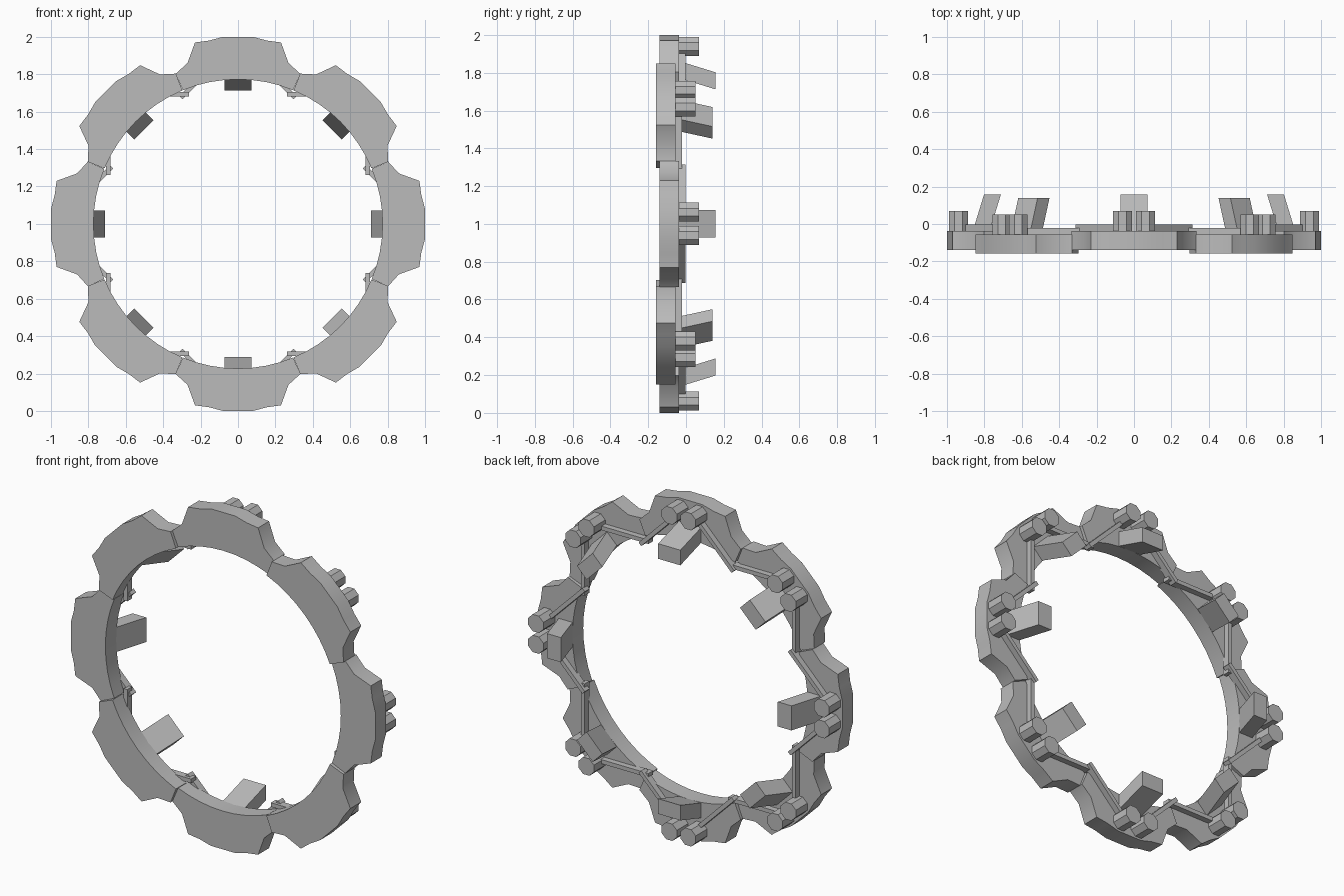
import bpy
import math

cube = bpy.data.objects.get("Cube")
if cube:
    bpy.data.objects.remove(cube)

grey = bpy.data.materials.new("plain grey")
grey.use_nodes = True
GREY = (0.5, 0.5, 0.5, 1)
grey.diffuse_color = GREY
grey.node_tree.nodes["Principled BSDF"].inputs["Base Color"].default_value = GREY


def prism(name, outline, front, back, turn, shift=0, smooth=False):
    """Extrude an (across, radius) outline along y, then turn it about the ring centre."""
    c, s = math.cos(turn), math.sin(turn)
    verts = []
    for y, dr in ((front, 0), (back, shift)):
        for a, r in outline:
            r += dr
            verts.append((a * c + r * s, y, 1 + r * c - a * s))
    n = len(outline)
    faces = [tuple(range(n)), tuple(reversed(range(n, 2 * n)))]
    faces += [(i, i + n, (i + 1) % n + n, (i + 1) % n) for i in range(n)]
    mesh = bpy.data.meshes.new(name)
    mesh.from_pydata(verts, [], faces)
    mesh.materials.append(grey)
    obj = bpy.data.objects.new(name, mesh)
    bpy.context.collection.objects.link(obj)
    # consistent outward normals
    import bmesh
    bm = bmesh.new()
    bm.from_mesh(mesh)
    bmesh.ops.recalc_face_normals(bm, faces=bm.faces)
    bm.to_mesh(mesh)
    bm.free()
    if smooth:
        bpy.ops.object.select_all(action='DESELECT')
        obj.select_set(True)
        bpy.context.view_layer.objects.active = obj
        bpy.ops.object.shade_smooth_by_angle(angle=math.radians(30))
    return obj


def octagon(cx, cr, half):
    rad = half / math.cos(math.pi / 8)
    return [(cx + rad * math.cos((k + .5) * math.pi / 4),
             cr + rad * math.sin((k + .5) * math.pi / 4)) for k in range(8)]


def strip(side, start, end, half):
    """Rectangle around a line between two (across, radius) points."""
    (a, r), (b, t) = start, end
    length = math.hypot(b - a, t - r)
    na, nr = -(t - r) / length * half, (b - a) / length * half
    pts = [(a + na, r + nr), (b + na, t + nr), (b - na, t - nr), (a - na, r - nr)]
    return [(side * p, q) for p, q in pts]


# Half outline of a ring segment, from outer middle to the joint
outer = [(.08, 1.0), (.155, .98), (.23, .97), (.27, .86), (.333, .803)]
inner = [(.773 * math.sin(t), .773 * math.cos(t))
         for t in (math.radians(22.4 * k / 4) for k in range(4, -5, -1))]
segment = [(-a, r) for a, r in reversed(outer)] + outer + inner

for i in range(8):
    turn = i * math.pi / 4
    front = -.14 if i % 2 == 0 else -.158
    rear = front + .102
    prism(f"ring_segment_{i}", segment, front, rear, turn, smooth=True)
    # Slanted block leaning towards the centre
    block = [(-.073, .775), (-.073, .865), (.073, .865), (.073, .775)]
    prism(f"slanted_block_{i}", block, rear - .01, rear + .195, turn, shift=-.063)
    for side, word in ((1, "left"), (-1, "right")):
        # Pegs and crossing braces on the back
        prism(f"{word}_peg_{i}", octagon(side * .062, .938, .05), rear - .01, rear + .107, turn)
        prism(f"{word}_brace_{i}", strip(side, (.305, .675), (.075, .905), .012),
              rear - .01, rear + .035, turn)
